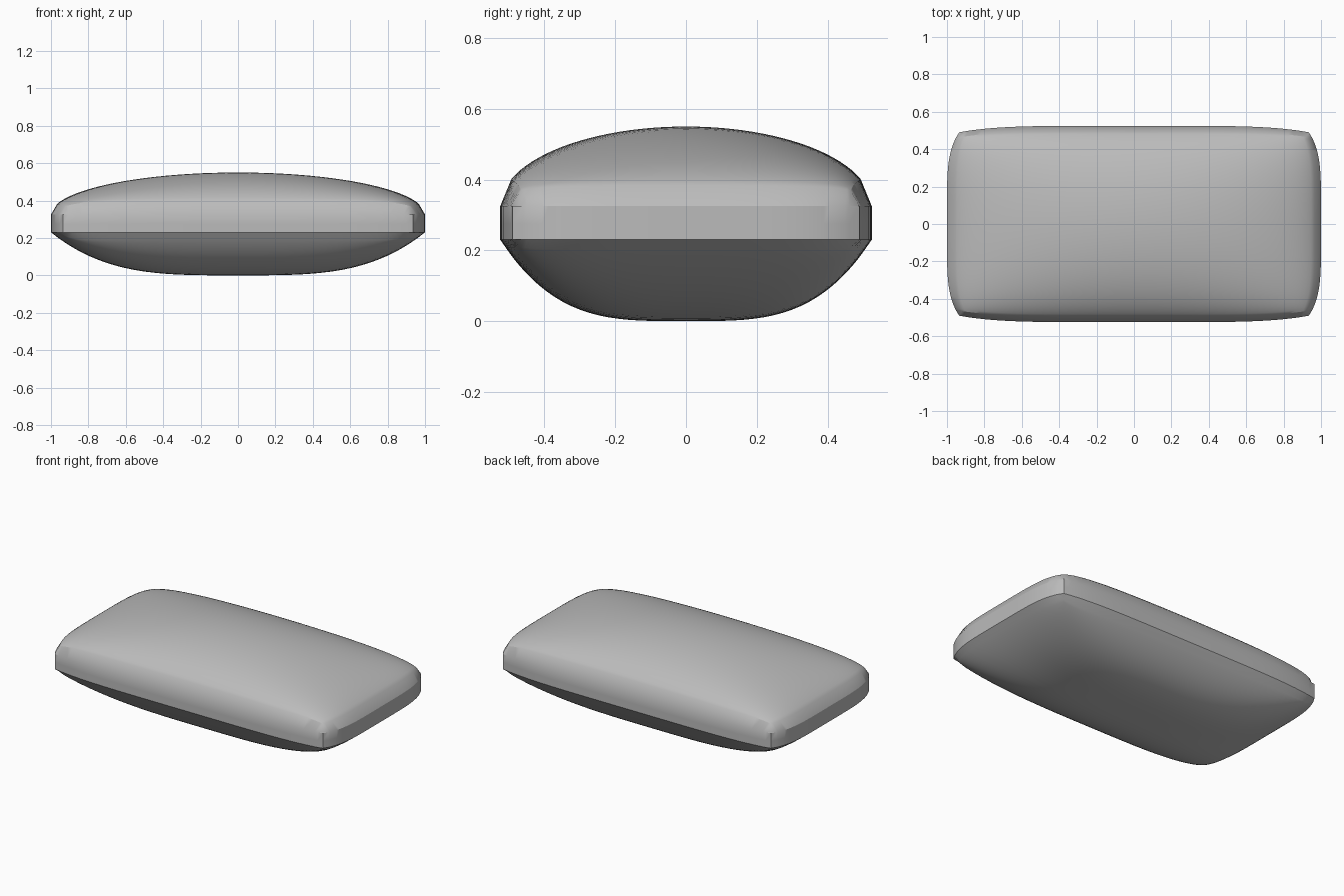
import bpy
import bmesh
import math

cube = bpy.data.objects.get("Cube")
if cube:
    bpy.data.objects.remove(cube, do_unlink=True)

HALF_X, HALF_Y = 1.0, 0.525
SEAM = 0.275
STEPS = 40

fabric = bpy.data.materials.new("grey fabric")
fabric.use_nodes = True
GREY = (0.5, 0.5, 0.5, 1)
fabric.diffuse_color = GREY
shader = fabric.node_tree.nodes["Principled BSDF"]
shader.inputs["Base Color"].default_value = GREY
shader.inputs["Roughness"].default_value = 0.8


def spacing(limit):
    """Positions from -1 to 1, closer together near the rim."""
    inner = [math.sin(math.radians(limit * (2 * i / STEPS - 1))) for i in range(STEPS + 1)]
    return [-1.0] + inner + [1.0]


def round_dome(t):
    return math.sqrt(max(0, 1 - t * t))


def flat_dome(t):
    return 1 - abs(t) ** 3.5


def puff(a, b, k=1.5):
    """Join two profiles into one full cushion height."""
    if min(a, b) < 1e-5:
        return 0.0
    return (a ** -k + b ** -k - 1) ** (-1 / k)


def cushion_half(name, rim, rise, profile):
    bm = bmesh.new()
    rows = []
    for v in spacing(70):
        row = []
        for u in spacing(75):
            # Sides bow outwards and meet at blunt corners
            x = u * (HALF_X - 0.065 * abs(v) ** 5)
            y = v * (HALF_Y - 0.035 * abs(u) ** 5)
            z = rim + rise * puff(profile(u), profile(v))
            row.append(bm.verts.new((x, y, z)))
        rows.append(row)
    for low, high in zip(rows, rows[1:]):
        for i in range(len(low) - 1):
            bm.faces.new((low[i], low[i + 1], high[i + 1], high[i]))

    # Upright border down or up to the seam
    border = [e for e in bm.edges if e.is_boundary]
    extruded = bmesh.ops.extrude_edge_only(bm, edges=border)["geom"]
    for item in extruded:
        if isinstance(item, bmesh.types.BMVert):
            item.co.z = SEAM
    bmesh.ops.recalc_face_normals(bm, faces=bm.faces)

    mesh = bpy.data.meshes.new(name)
    bm.to_mesh(mesh)
    bm.free()
    mesh.materials.append(fabric)
    obj = bpy.data.objects.new(name, mesh)
    bpy.context.collection.objects.link(obj)
    bpy.ops.object.select_all(action="DESELECT")
    obj.select_set(True)
    bpy.context.view_layer.objects.active = obj
    bpy.ops.object.shade_smooth_by_angle(angle=math.radians(30))
    return obj


# Domed top and flatter underside
cushion_half("cushion_top", 0.325, 0.225, round_dome)
cushion_half("cushion_underside", 0.23, -0.23, flat_dome)
